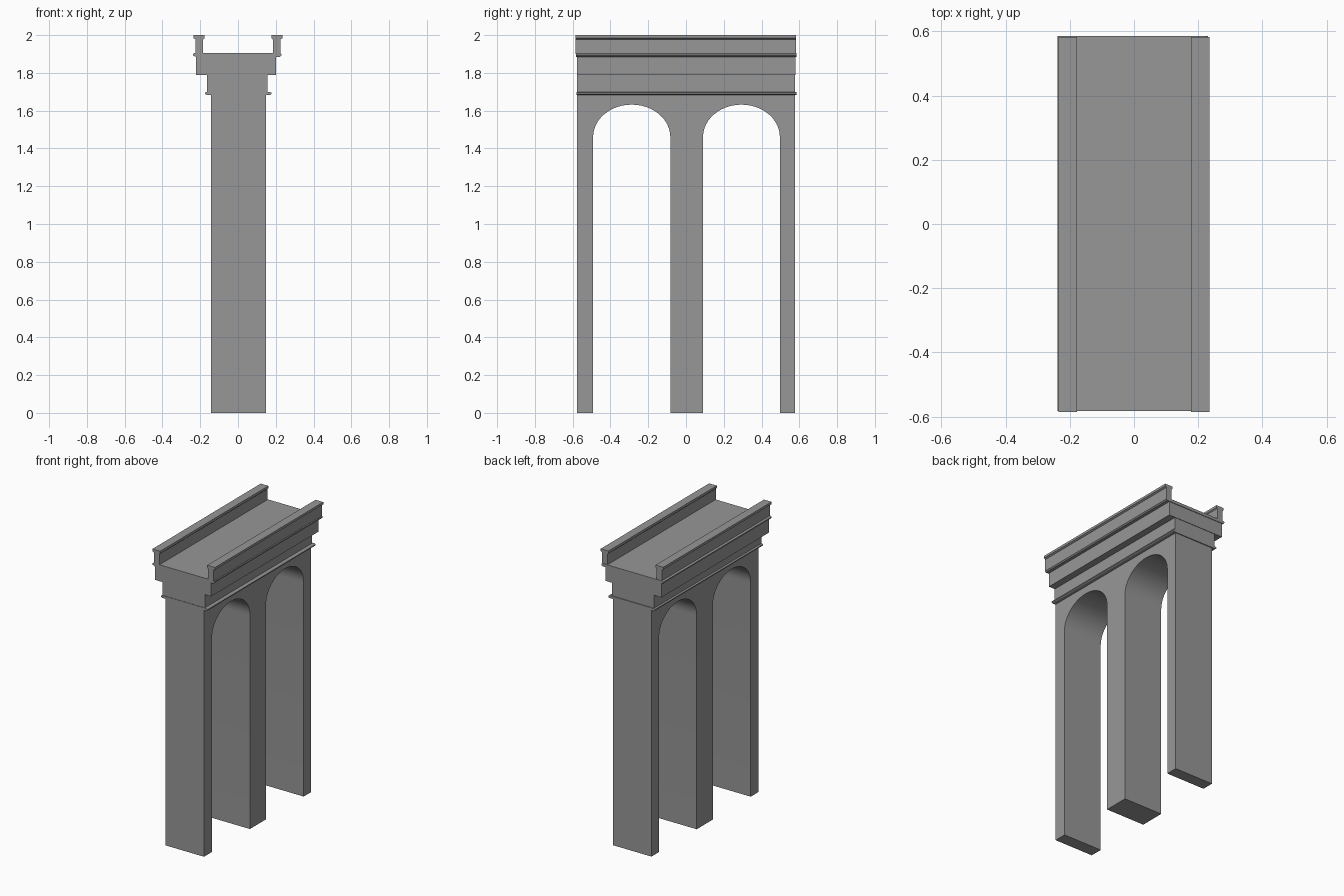
import bpy, bmesh, math
from mathutils import Vector

cube = bpy.data.objects.get("Cube")
if cube:
    bpy.data.objects.remove(cube, do_unlink=True)

stone = bpy.data.materials.new("grey_stone")
stone.use_nodes = True
colour = (0.31, 0.31, 0.31, 1)
stone.diffuse_color = colour
stone.node_tree.nodes["Principled BSDF"].inputs["Base Color"].default_value = colour


def extrude(name, profile, axis, start, end):
    """Extrude a closed profile along x (points are y, z) or y (points are x, z)."""
    bm = bmesh.new()
    if axis == 'x':
        points = [(start, a, z) for a, z in profile]
        offset = Vector((end - start, 0, 0))
    else:
        points = [(a, start, z) for a, z in profile]
        offset = Vector((0, end - start, 0))
    face = bm.faces.new([bm.verts.new(p) for p in points])
    result = bmesh.ops.extrude_face_region(bm, geom=[face], use_keep_orig=True)
    moved = [g for g in result["geom"] if isinstance(g, bmesh.types.BMVert)]
    bmesh.ops.translate(bm, verts=moved, vec=offset)
    bmesh.ops.recalc_face_normals(bm, faces=bm.faces)
    mesh = bpy.data.meshes.new(name)
    bm.to_mesh(mesh)
    bm.free()
    mesh.materials.append(stone)
    obj = bpy.data.objects.new(name, mesh)
    bpy.context.collection.objects.link(obj)
    return obj


def rectangle(a0, a1, z0, z1):
    return [(a0, z0), (a1, z0), (a1, z1), (a0, z1)]


# Pillars and wall with two arched openings
SPRING, RISE, STEPS = 1.46, 0.172, 24
outline = [(-0.578, 0)]
for y0, y1 in ((-0.492, -0.083), (0.09, 0.497)):
    middle, half = (y0 + y1) / 2, (y1 - y0) / 2
    outline.append((y0, 0))
    for i in range(STEPS + 1):
        t = math.pi * (1 - i / STEPS)
        outline.append((middle + half * math.cos(t), SPRING + RISE * math.sin(t)))
    outline.append((y1, 0))
outline += [(0.578, 0), (0.578, 1.69), (-0.578, 1.69)]
arcade = extrude("arcade_wall", outline, 'x', -0.144, 0.148)
bpy.ops.object.select_all(action='DESELECT')
arcade.select_set(True)
bpy.context.view_layer.objects.active = arcade
bpy.ops.object.shade_smooth_by_angle(angle=math.radians(30))

# String course with softened noses
extrude("string_course", [
    (-0.166, 1.683), (0.169, 1.683), (0.177, 1.688), (0.177, 1.695),
    (0.169, 1.7), (-0.166, 1.7), (-0.174, 1.695), (-0.174, 1.688)],
    'y', -0.581, 0.584)

# Stepped entablature
extrude("lower_step", rectangle(-0.164, 0.155, 1.695, 1.79), 'y', -0.578, 0.578)
extrude("upper_step", rectangle(-0.222, 0.202, 1.79, 1.89), 'y', -0.578, 0.581)

# Deck slab with projecting lips
extrude("deck", [
    (-0.222, 1.885), (0.222, 1.885), (0.23, 1.892), (0.23, 1.9),
    (0.222, 1.905), (-0.23, 1.905), (-0.238, 1.9), (-0.238, 1.892)],
    'y', -0.583, 0.585)

# Parapets with flared caps
parapet = [(0.184, 1.9), (0.225, 1.9), (0.225, 1.978), (0.236, 1.984),
           (0.236, 2.0), (0.178, 2.0), (0.178, 1.984), (0.184, 1.978)]
for side, name in ((1, "left_parapet"), (-1, "right_parapet")):
    extrude(name, [(side * x, z) for x, z in parapet], 'y', -0.586, 0.582)
